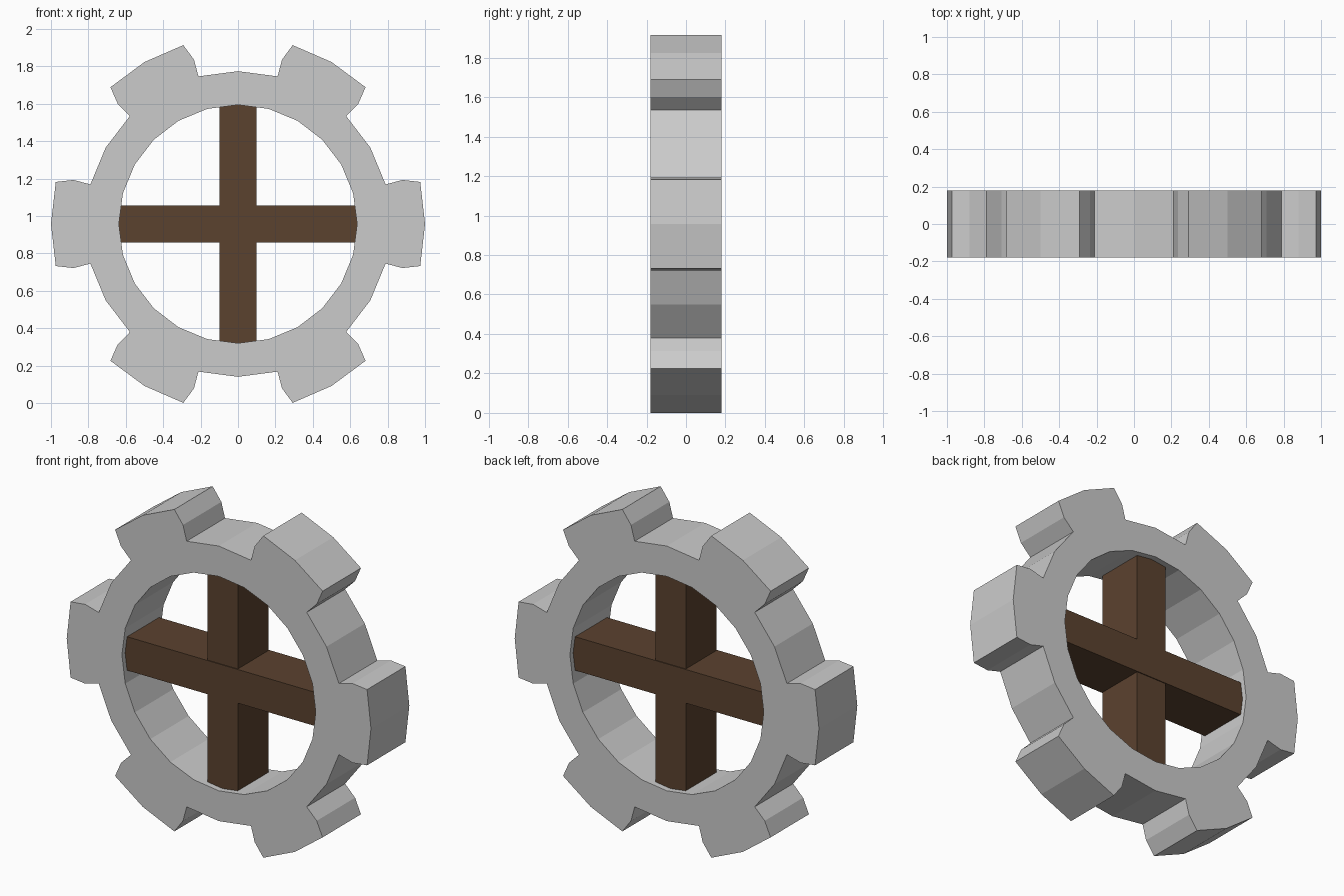
import bpy
from math import cos, sin, radians, pi

if "Cube" in bpy.data.objects:
    bpy.data.objects.remove(bpy.data.objects["Cube"])

CENTER_Z = 0.957


def add_loop(curve, points):
    spline = curve.splines.new('POLY')
    spline.points.add(len(points) - 1)
    for p, (r, a) in zip(spline.points, points):
        p.co = (r * cos(radians(a)), r * sin(radians(a)), 0, 1)
    spline.use_cyclic_u = True


# Gear rim: six-tooth outline with a 24-sided hole, extruded
tooth = [(1.0, 0), (1.0, 13), (0.91, 15), (0.817, 15),
         (0.817, 30), (0.817, 45), (0.91, 45), (1.0, 47)]
curve = bpy.data.curves.new("gear_rim", 'CURVE')
curve.dimensions = '2D'
curve.fill_mode = 'BOTH'
curve.extrude = 0.18
add_loop(curve, [(r, a + 60 * i) for i in range(6) for r, a in tooth])
add_loop(curve, [(0.637, 15 * i) for i in range(24)])
rim = bpy.data.objects.new("gear_rim", curve)
rim.location.z = CENTER_Z
rim.rotation_euler.x = pi / 2
bpy.context.collection.objects.link(rim)
bpy.context.view_layer.objects.active = rim
rim.select_set(True)
bpy.ops.object.convert(target='MESH')
for poly in rim.data.polygons:
    poly.use_smooth = False

# Crossed wooden spokes
wood = bpy.data.materials.new("wood")
wood.diffuse_color = (0.105, 0.054, 0.028, 1)
wood.use_nodes = True
wood.node_tree.nodes["Principled BSDF"].inputs["Base Color"].default_value = wood.diffuse_color
for name, size in (("horizontal_spoke", (1.28, 0.30, 0.2)),
                   ("vertical_spoke", (0.2, 0.29, 1.28))):
    bpy.ops.mesh.primitive_cube_add(size=1, location=(0, 0, CENTER_Z))
    spoke = bpy.context.object
    spoke.name = name
    spoke.scale = size
    bpy.ops.object.transform_apply(location=False, rotation=False, scale=True)
    spoke.data.materials.append(wood)
